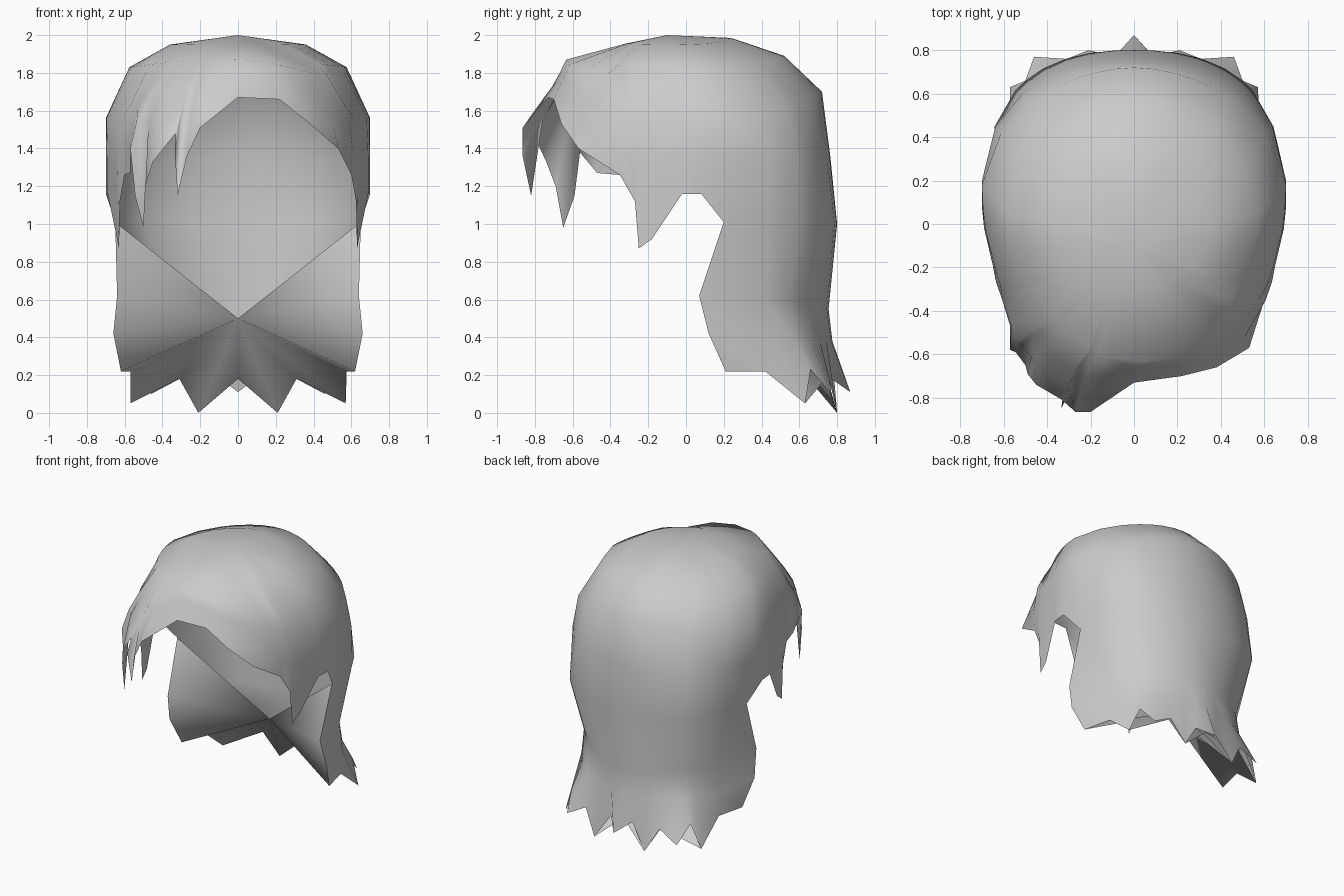
import bpy, bmesh, math
from mathutils import Vector

if "Cube" in bpy.data.objects:
    bpy.data.objects.remove(bpy.data.objects["Cube"])

hair = bpy.data.materials.new("hair grey")
hair.diffuse_color = (0.6, 0.6, 0.6, 1)
hair.use_nodes = True
hair.node_tree.nodes["Principled BSDF"].inputs["Base Color"].default_value = hair.diffuse_color

# Dome rings: centre y, half width, front y, back y, z at side, front, back,
# then how square the oval is at the front and at the back
RINGS = [
    (0.00, 0.36, -0.32, 0.24, 1.95, 1.955, 1.985, 1.8, 1.8),
    (0.05, 0.575, -0.64, 0.52, 1.83, 1.87, 1.89, 1.75, 1.9),
    (0.18, 0.70, -0.73, 0.72, 1.56, 1.68, 1.70, 2.0, 1.85),
    (0.20, 0.70, -0.77, 0.765, 1.36, 1.45, 1.35, 2.4, 2.1),
    (0.20, 0.675, -0.74, 0.80, 1.05, 1.05, 1.00, 2.7, 2.45),
    (0.20, 0.635, -0.70, 0.755, 0.62, 0.62, 0.55, 2.5, 1.75),
    (0.20, 0.64, -0.70, 0.775, 0.40, 0.40, 0.38, 2.5, 1.9),
]
CROWN = Vector((0, -0.1, 2.0))

# Hairline from the middle of the forehead to the right ear
FRINGE_RIGHT = [(0, -0.73, 1.67), (0.22, -0.70, 1.66), (0.38, -0.66, 1.53), (0.53, -0.57, 1.40)]
# Parting ridge above that hairline
CREST = [(0.03, -0.635, 1.87), (0.21, -0.615, 1.845), (0.34, -0.54, 1.81), (0.45, -0.42, 1.79)]
SIDE = [(0.60, -0.35, 1.26), (0.625, -0.27, 1.12), (0.63, -0.25, 0.87),
        (0.64, -0.18, 0.92), (0.69, -0.02, 1.16), (0.70, 0.08, 1.16)]
# Swept locks from the middle of the forehead to the left temple
FRINGE_LEFT = [(-0.20, -0.865, 1.51), (-0.27, -0.865, 1.36), (-0.32, -0.82, 1.15),
               (-0.335, -0.85, 1.38), (-0.33, -0.81, 1.48), (-0.45, -0.74, 1.33),
               (-0.49, -0.69, 1.20), (-0.50, -0.65, 0.98), (-0.545, -0.59, 1.15),
               (-0.57, -0.58, 1.40), (-0.57, -0.47, 1.27)]
# Front edge of the long back hair, ear to shoulder
EDGE = [(0.65, 0.20, 1.01), (0.64, 0.07, 0.62), (0.66, 0.12, 0.42), (0.62, 0.21, 0.22)]
# Jagged lower ends from the shoulder to the middle of the back
ENDS = [(0.57, 0.42, 0.22), (0.57, 0.63, 0.05), (0.50, 0.66, 0.23), (0.46, 0.77, 0.10),
        (0.31, 0.76, 0.18), (0.21, 0.80, 0.0), (0.09, 0.77, 0.18)]
BACK_TIP = (0, 0.87, 0.11)


def flip(points):
    return [(-x, y, z) for x, y, z in points]


def ring_point(k, direction):
    """Point of ring k in a given plan direction, on a squarish oval."""
    yc, a, front, back, z_side, z_front, z_back, n_front, n_back = RINGS[k]
    dx, dy = direction
    b = back - yc if dy > 0 else yc - front
    n = n_back if dy > 0 else n_front
    r = ((abs(dx) / a) ** n + (abs(dy) / b) ** n) ** (-1 / n)
    z = z_side + ((z_back if dy > 0 else z_front) - z_side) * dy * dy
    return Vector((dx * r, yc + dy * r, z))


def at_height(direction, z):
    """Point on the dome at height z in a plan direction."""
    pts = [ring_point(k, direction) for k in range(len(RINGS))]
    for p, q in zip(pts, pts[1:]):
        if p.z >= z >= q.z:
            return p.lerp(q, (p.z - z) / (p.z - q.z))
    return pts[-1]


def plan_direction(p):
    return Vector((p.x, p.y - 0.2)).normalized()


def long_column(rim):
    """Points from near the crown down to one of the lower ends."""
    rim = Vector(rim)
    return [ring_point(k, plan_direction(rim)) for k in range(7)] + [rim]


def short_column(rim):
    """Points from near the crown down to one hairline point."""
    rim = Vector(rim)
    d = plan_direction(rim)
    col = [ring_point(0, d), ring_point(1, d)]
    low = max(rim.z, 1.42 if rim.y < -0.5 else 1.12)
    for f in (0.4, 0.72):
        p = at_height(d, col[1].z + (low - col[1].z) * f)
        w = f * f
        col.append(Vector((p.x + (rim.x - p.x) * w, p.y + (rim.y - p.y) * w, p.z)))
    return col + [rim]


def crest_column(rim, crest):
    """Flat band falling from the parting ridge to the hairline."""
    rim, crest = Vector(rim), Vector(crest)
    return [ring_point(0, plan_direction(rim)), crest,
            crest.lerp(rim, 0.35), crest.lerp(rim, 0.7), rim]


def edge_column(side):
    """Column whose lower part is the front edge of the long hair."""
    pts = [ring_point(k, (side, 0.0)) for k in range(4)]
    return pts + [Vector((side * x, y, z)) for x, y, z in EDGE]


def make_object(name, bm):
    bmesh.ops.recalc_face_normals(bm, faces=bm.faces)
    for f in bm.faces:
        f.smooth = True
    me = bpy.data.meshes.new(name)
    bm.to_mesh(me)
    bm.free()
    me.materials.append(hair)
    ob = bpy.data.objects.new(name, me)
    bpy.context.collection.objects.link(ob)
    return ob


# Columns all the way round: forehead, right side, back, left side, locks
columns = [crest_column(r, c) for r, c in zip(FRINGE_RIGHT, CREST)]
columns += [short_column(p) for p in SIDE]
columns.append(edge_column(1))
columns += [long_column(p) for p in ENDS + [BACK_TIP] + flip(ENDS)[::-1]]
columns.append(edge_column(-1))
columns += [short_column(p) for p in flip(SIDE)[::-1] + FRINGE_LEFT[::-1]]

# Hair shell: crown fan plus strips between neighbouring columns
bm = bmesh.new()
crown = bm.verts.new(CROWN)
grid = [[bm.verts.new(p) for p in col] for col in columns]
for i, a in enumerate(grid):
    b = grid[(i + 1) % len(grid)]
    bm.faces.new((crown, a[0], b[0]))
    for j in range(min(len(a), len(b)) - 1):
        bm.faces.new((a[j], a[j + 1], b[j + 1], b[j]))
make_object("hair_shell", bm)

# Nape lining: fan from a point inside the neck to its own row of ends
bm = bmesh.new()
apex = bm.verts.new((0, 0.38, 0.5))
half = EDGE + [ENDS[0], ENDS[1], (0.31, 0.74, 0.18), ENDS[5]]
loop = half + [(0, 0.75, 0.18)] + flip(half)[::-1]
verts = [bm.verts.new(p) for p in loop]
for a, b in zip(verts, verts[1:]):
    bm.faces.new((apex, a, b))
make_object("nape_lining", bm)
